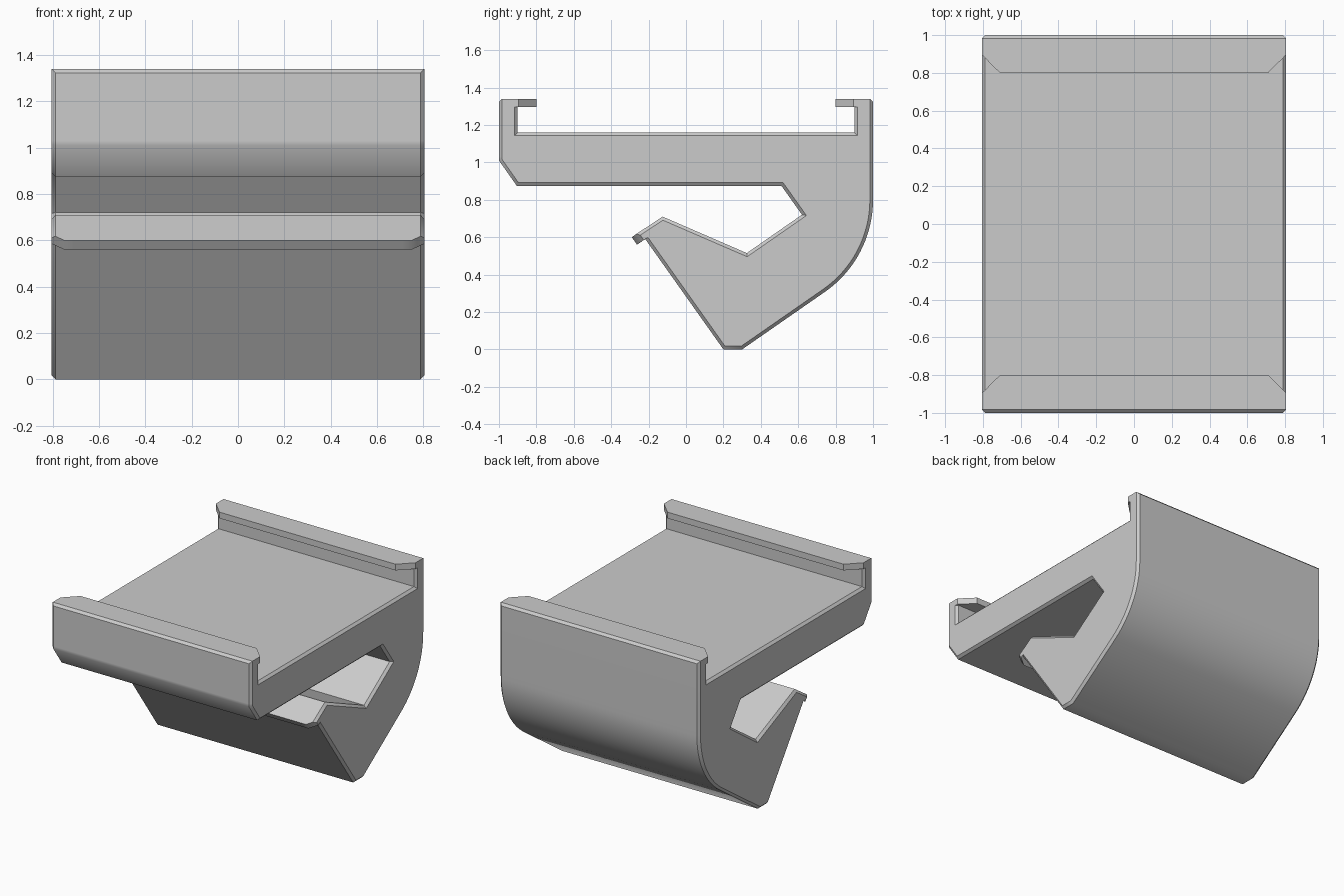
import bpy, bmesh, math
from mathutils import Vector

if "Cube" in bpy.data.objects:
    bpy.data.objects.remove(bpy.data.objects["Cube"], do_unlink=True)

HALF = 0.805      # half width
C = 0.017         # end chamfer
SLOPE = math.radians(35)


def section(x):
    """Clip outline (y, z), counter-clockwise, with lips tapering near the ends."""
    tip = 0.80 + max(0, abs(x) - 0.71)
    pull = 0.8 * max(0, abs(x) - 0.75)
    dy, dz = pull * math.cos(SLOPE), pull * math.sin(SLOPE)
    # foot and rounded back
    pts = [(0.20, 0), (0.30, 0)]
    for i in range(17):
        a = math.radians(-55 + 55 * i / 16)
        pts.append((0.4 + 0.6 * math.cos(a), 0.80 + 0.6 * math.sin(a)))
    # mirrored rails around the tray floor
    rail = [(1, 1.34 - C), (1 - C, 1.34), (tip, 1.34), (tip, 1.295),
            (0.9, 1.295), (0.9, 1.16)]
    pts += rail + [(-y, z) for y, z in reversed(rail)]
    # front wall, underside and notch
    pts += [(-1, 1.03), (-1, 1.01), (-0.905, 0.875), (0.51, 0.875),
            (0.62, 0.72), (0.325, 0.515), (-0.125, 0.71)]
    # hook lip
    pts += [(-0.29 + dy, 0.60 + dz), (-0.262 + dy, 0.56 + dz), (-0.218, 0.59)]
    return [Vector(p) for p in pts]


def inset_amount(a, b):
    """Lip faces keep their position at the ends; all other edges are chamfered."""
    m = (a + b) / 2
    on_hook_lip = m.y < 0.62 and m.x < -0.2
    return 0 if m.y > 1.29 or on_hook_lip else C


def inset(pts):
    out = []
    for i, p in enumerate(pts):
        a, b = pts[i - 1], pts[(i + 1) % len(pts)]
        d1, d2 = (p - a).normalized(), (b - p).normalized()
        n1, n2 = Vector((-d1.y, d1.x)), Vector((-d2.y, d2.x))
        w1, w2 = inset_amount(a, p), inset_amount(p, b)
        cross = d1.x * d2.y - d1.y * d2.x
        if abs(cross) < 0.001:
            out.append(p + n1 * w1)
        else:
            t = ((n2 * w2 - n1 * w1).x * d2.y - (n2 * w2 - n1 * w1).y * d2.x) / cross
            out.append(p + n1 * w1 + d1 * t)
    return out


# loft the outline across the width
bm = bmesh.new()
half = [0.71, 0.75, HALF - C, HALF]
rings = []
for x in [-v for v in reversed(half)] + half:
    pts = section(x)
    if abs(x) == HALF:
        pts = inset(pts)
    rings.append([bm.verts.new((x, p.x, p.y)) for p in pts])
for r, s in zip(rings, rings[1:]):
    for i in range(len(r)):
        bm.faces.new((r[i - 1], r[i], s[i], s[i - 1]))
bm.faces.new(rings[0])
bm.faces.new(rings[-1])
bmesh.ops.remove_doubles(bm, verts=bm.verts, dist=0.0005)
bmesh.ops.recalc_face_normals(bm, faces=bm.faces)

mesh = bpy.data.meshes.new("clip_body")
bm.to_mesh(mesh)
bm.free()
clip = bpy.data.objects.new("clip_body", mesh)
bpy.context.collection.objects.link(clip)

# plain grey plastic
mat = bpy.data.materials.new("light_grey")
mat.use_nodes = True
mat.diffuse_color = (0.6, 0.6, 0.6, 1)
mat.node_tree.nodes["Principled BSDF"].inputs["Base Color"].default_value = (0.6, 0.6, 0.6, 1)
mesh.materials.append(mat)

# smooth the curved back, keep creases sharp
bpy.ops.object.select_all(action="DESELECT")
clip.select_set(True)
bpy.context.view_layer.objects.active = clip
bpy.ops.object.shade_smooth_by_angle(angle=math.radians(40))
